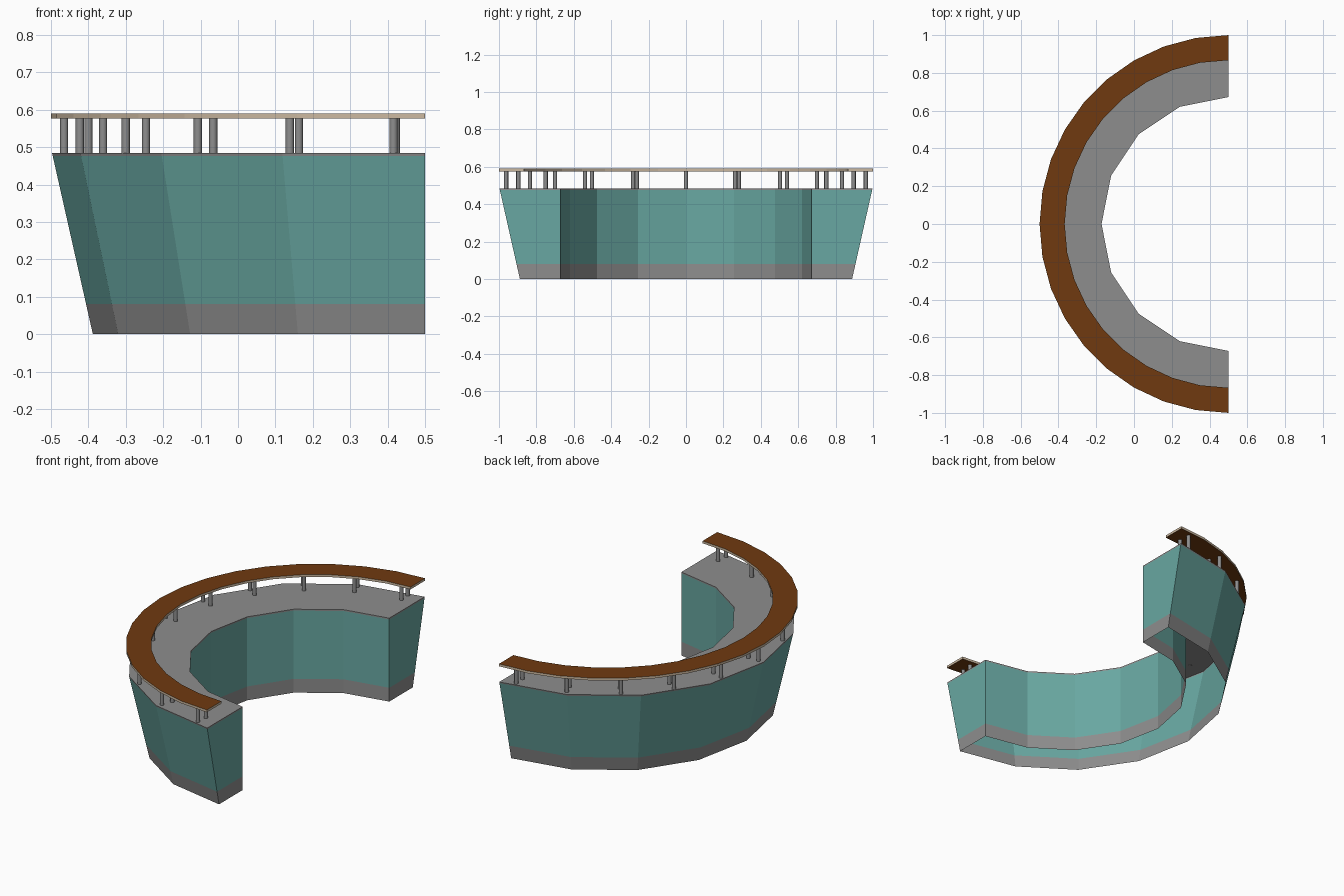
import bpy, bmesh, math
from math import sin, cos, pi, radians

if "Cube" in bpy.data.objects:
    bpy.data.objects.remove(bpy.data.objects["Cube"])

CX = 0.5  # arc centre lies on the straight right-hand edge


def material(name, rgb):
    m = bpy.data.materials.new(name)
    m.diffuse_color = (*rgb, 1)
    m.use_nodes = True
    m.node_tree.nodes["Principled BSDF"].inputs["Base Color"].default_value = m.diffuse_color
    return m


grey = material("grey", (0.27, 0.27, 0.27))
teal = material("teal", (0.14, 0.39, 0.36))
brown = material("brown wood", (0.16, 0.042, 0.005))
tan = material("tan edge", (0.60, 0.48, 0.35))


def polar(r, a, z):
    """Point on the arc; a = 0 is +y, a = pi is -y, bulging to -x."""
    return (CX - r * sin(a), r * cos(a), z)


def finish(name, bm, mats):
    bmesh.ops.recalc_face_normals(bm, faces=bm.faces)
    me = bpy.data.meshes.new(name)
    bm.to_mesh(me)
    bm.free()
    for m in mats:
        me.materials.append(m)
    ob = bpy.data.objects.new(name, me)
    bpy.context.collection.objects.link(ob)
    return ob


def half_ring(name, profile, segments, closed, mats, rule):
    """Sweep an (r, z) profile round 180 degrees; rule(i) gives the material of strip i."""
    bm = bmesh.new()
    n = len(profile)
    rows = [[bm.verts.new(polar(r, pi * s / segments, z)) for r, z in profile]
            for s in range(segments + 1)]
    for a, b in zip(rows, rows[1:]):
        for i in range(n if closed else n - 1):
            j = (i + 1) % n
            bm.faces.new((a[i], a[j], b[j], b[i])).material_index = rule(i)
    # end caps, cut into bands between matching profile points
    for row in (rows[0], rows[-1]):
        for i in range(n // 2 - 1):
            f = bm.faces.new((row[i], row[i + 1], row[n - 2 - i], row[n - 1 - i]))
            f.material_index = rule(i)
    return finish(name, bm, mats)


# Counter body: open underneath, sloping outside, upright inside
R_IN, R_BOT, R_TOP, H = 0.672, 0.888, 0.997, 0.484
levels = [0, 0.08, 0.476, H]
outer = [(R_BOT + (R_TOP - R_BOT) * z / H, z) for z in levels]
inner = [(R_IN, z) for z in reversed(levels)]
half_ring("counter_body", outer + inner, 8, False, [grey, teal],
          lambda i: 1 if i in (1, 5) else 0)

# Raised counter top: brown faces, tan edges
half_ring("raised_top", [(1.0, 0.576), (1.0, 0.59), (0.867, 0.59), (0.867, 0.576)],
          18, True, [tan, brown], lambda i: i % 2)

# Support posts: inner and outer post at each station
bm = bmesh.new()
for k in range(11):
    a = radians(5 + 17 * k)
    for r in (0.965, 0.90):
        ret = bmesh.ops.create_cone(bm, cap_ends=True, segments=12, radius1=0.011,
                                    radius2=0.011, depth=0.094)
        bmesh.ops.translate(bm, verts=ret["verts"], vec=polar(r, a, 0.53))
posts = finish("support_posts", bm, [grey])
bpy.context.view_layer.objects.active = posts
posts.select_set(True)
bpy.ops.object.shade_smooth_by_angle(angle=radians(40))
